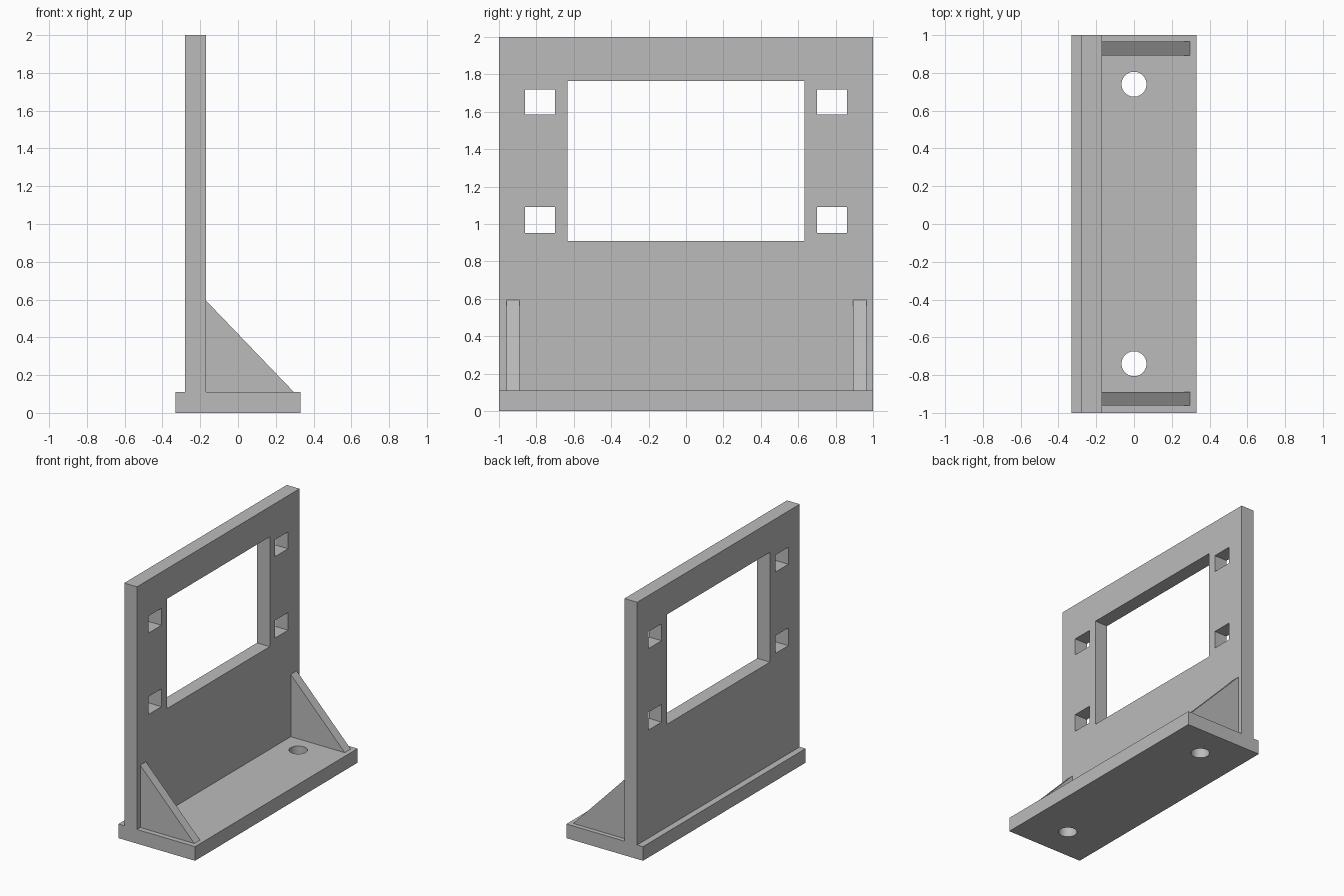
import bpy, bmesh
from mathutils import Matrix, Vector

cube = bpy.data.objects.get("Cube")
if cube:
    bpy.data.objects.remove(cube, do_unlink=True)

# Material
grey = bpy.data.materials.new("light_grey")
grey.use_nodes = True
colour = (0.5, 0.5, 0.5, 1)
grey.diffuse_color = colour
grey.node_tree.nodes["Principled BSDF"].inputs["Base Color"].default_value = colour


def finish(name, bm):
    bmesh.ops.recalc_face_normals(bm, faces=bm.faces)
    mesh = bpy.data.meshes.new(name)
    bm.to_mesh(mesh)
    bm.free()
    mesh.materials.append(grey)
    ob = bpy.data.objects.new(name, mesh)
    bpy.context.collection.objects.link(ob)
    return ob


def box(name, low, high):
    low, high = Vector(low), Vector(high)
    bm = bmesh.new()
    place = Matrix.Translation((low + high) / 2) @ Matrix.Diagonal((high - low).to_4d())
    bmesh.ops.create_cube(bm, size=1, matrix=place)
    return finish(name, bm)


def prism(name, profile, y0, y1):
    """Extrude an x-z profile along y."""
    bm = bmesh.new()
    face = bm.faces.new([bm.verts.new((x, y0, z)) for x, z in profile])
    grown = bmesh.ops.extrude_face_region(bm, geom=[face])["geom"]
    verts = [v for v in grown if isinstance(v, bmesh.types.BMVert)]
    bmesh.ops.translate(bm, verts=verts, vec=(0, y1 - y0, 0))
    return finish(name, bm)


def cut(ob, cutter):
    cutter.hide_render = True
    cutter.hide_viewport = True
    mod = ob.modifiers.new(cutter.name, "BOOLEAN")
    mod.operation = "DIFFERENCE"
    mod.solver = "EXACT"
    mod.object = cutter


def apply_cuts(ob):
    """Bake the cuts into the mesh and drop the cutters."""
    cutters = [m.object for m in ob.modifiers]
    bpy.context.view_layer.update()
    graph = bpy.context.evaluated_depsgraph_get()
    ob.data = bpy.data.meshes.new_from_object(ob.evaluated_get(graph))
    ob.modifiers.clear()
    for c in cutters:
        bpy.data.objects.remove(c, do_unlink=True)


BASE_TOP = 0.11
BACK, FACE = -0.28, -0.17

# Base with two round bolt holes
base = box("base", (-0.33, -1, 0), (0.33, 1, BASE_TOP))
for y in (-0.74, 0.74):
    bm = bmesh.new()
    bmesh.ops.create_cone(bm, cap_ends=True, segments=48, radius1=0.066, radius2=0.066,
                          depth=0.5, matrix=Matrix.Translation((0, y, 0.05)))
    cut(base, finish("bolt_hole_cutter", bm))
apply_cuts(base)

# Upright panel with a large window and four square slots
panel = box("upright_panel", (BACK, -1, BASE_TOP), (FACE, 1, 2))
openings = [(-0.634, 0.634, 0.91, 1.765)]
for y0, y1 in ((-0.86, -0.7), (0.7, 0.86)):
    for z0, z1 in ((0.952, 1.09), (1.586, 1.718)):
        openings.append((y0, y1, z0, z1))
for y0, y1, z0, z1 in openings:
    cut(panel, box("opening_cutter", (BACK - 0.1, y0, z0), (FACE + 0.1, y1, z1)))
apply_cuts(panel)

# Triangular gussets at both ends
triangle = [(FACE, BASE_TOP), (0.296, BASE_TOP), (FACE, 0.595)]
prism("right_gusset", triangle, -0.96, -0.89)
prism("left_gusset", triangle, 0.892, 0.965)
